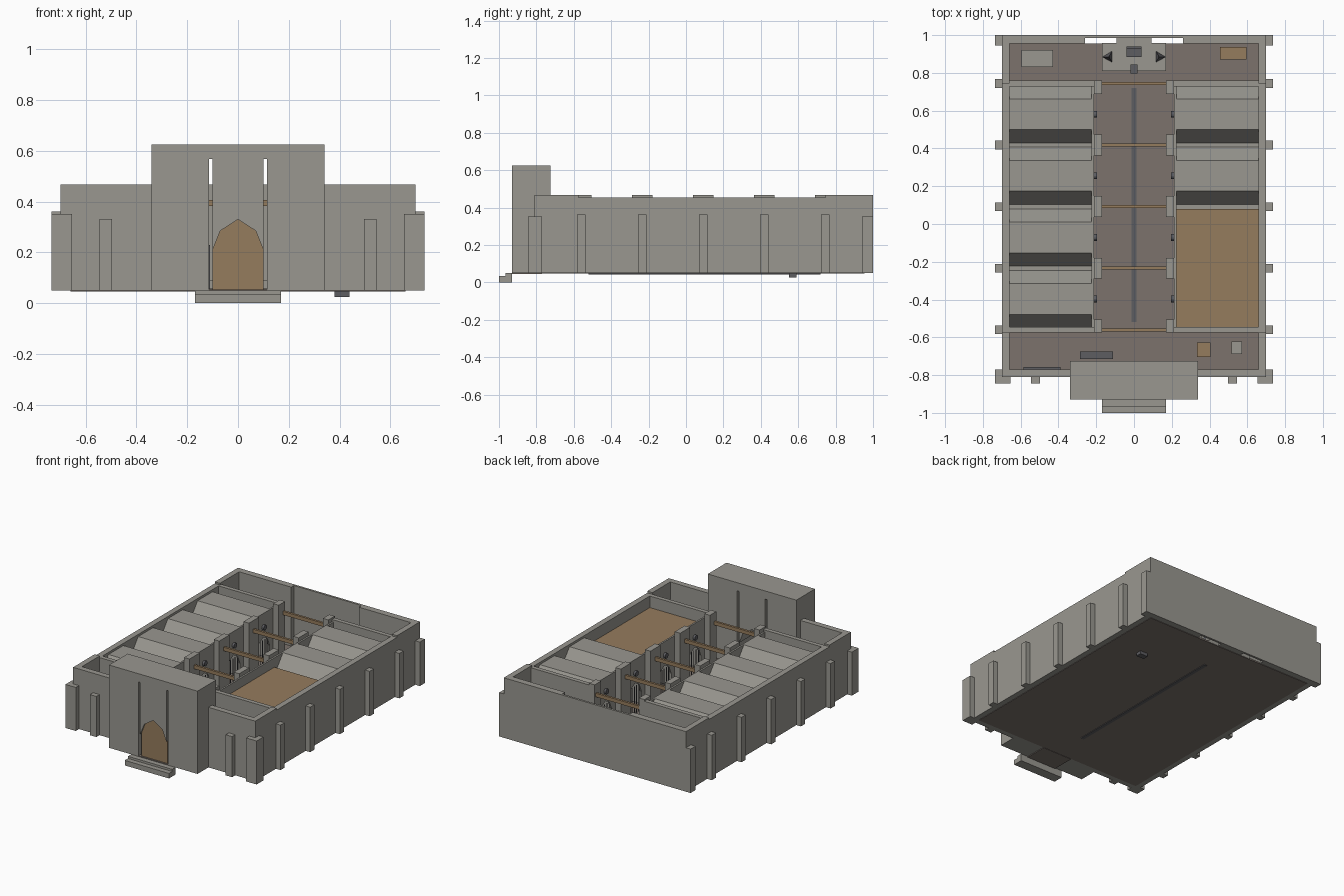
import bpy, bmesh, math
from mathutils import Vector

if "Cube" in bpy.data.objects:
    bpy.data.objects.remove(bpy.data.objects["Cube"])


def material(name, r, g, b):
    m = bpy.data.materials.new(name)
    m.diffuse_color = (r, g, b, 1)
    m.use_nodes = True
    m.node_tree.nodes["Principled BSDF"].inputs["Base Color"].default_value = m.diffuse_color
    return m


WOOD = material("wood", 0.30, 0.20, 0.11)
FLOOR = material("floor_stone", 0.20, 0.17, 0.15)
IRON = material("iron", 0.11, 0.11, 0.12)
STONE = material("stone", 0.32, 0.31, 0.28)


def finish(name, bm, mat):
    bmesh.ops.recalc_face_normals(bm, faces=bm.faces)
    me = bpy.data.meshes.new(name)
    bm.to_mesh(me)
    bm.free()
    me.materials.append(mat)
    ob = bpy.data.objects.new(name, me)
    bpy.context.collection.objects.link(ob)
    return ob


def box(name, x0, x1, y0, y1, z0, z1, mat=STONE):
    bm = bmesh.new()
    bmesh.ops.create_cube(bm, size=1)
    for v in bm.verts:
        v.co = ((x0 + x1) / 2 + v.co.x * (x1 - x0),
                (y0 + y1) / 2 + v.co.y * (y1 - y0),
                (z0 + z1) / 2 + v.co.z * (z1 - z0))
    return finish(name, bm, mat)


def pair(name, x0, x1, *rest):
    """The same box on the right and mirrored on the left."""
    box(name + "_right", x0, x1, *rest)
    box(name + "_left", -x1, -x0, *rest)


def prism(name, pts, axis, a, b, mat=STONE):
    """Profile (u, z) extruded along x or y from a to b."""
    bm = bmesh.new()
    at = (lambda u, z: (a, u, z)) if axis == 'x' else (lambda u, z: (u, a, z))
    f = bm.faces.new([bm.verts.new(at(u, z)) for u, z in pts])
    r = bmesh.ops.extrude_face_region(bm, geom=[f])
    step = Vector((b - a, 0, 0)) if axis == 'x' else Vector((0, b - a, 0))
    bmesh.ops.translate(bm, vec=step, verts=[v for v in r['geom'] if isinstance(v, bmesh.types.BMVert)])
    return finish(name, bm, mat)


def cone(name, x, y, z0, z1, r0, r1, n, mat, turn=0):
    bm = bmesh.new()
    bmesh.ops.create_cone(bm, cap_ends=True, segments=n, radius1=r0, radius2=r1, depth=z1 - z0)
    ob = finish(name, bm, mat)
    ob.location = (x, y, (z0 + z1) / 2)
    ob.rotation_euler.z = turn
    return ob


G = 0.05                                   # ground floor level
BAY = 0.326
LINES = [-0.56 + BAY * i for i in range(5)]  # bay lines

# Floors
box("floor", -0.66, 0.66, -0.77, 0.955, G - 0.003, G + 0.008, FLOOR)
box("corridor_drain", -0.012, 0.012, -0.52, 0.72, G - 0.007, G + 0.010, IRON)
box("drain_outlet", 0.38, 0.44, 0.55, 0.59, 0.025, G, IRON)

# Outer walls
pair("side_wall", 0.66, 0.70, -0.575, 0.745, G, 0.455)
pair("front_side_wall", 0.66, 0.70, -0.81, -0.575, G, 0.467)
pair("back_side_wall", 0.66, 0.70, 0.745, 1.0, G, 0.467)
pair("front_wall", 0.115, 0.66, -0.81, -0.77, G, 0.467)
pair("back_wall", 0.26, 0.66, 0.955, 1.0, G, 0.467)
box("niche_wall", -0.26, 0.26, 0.985, 1.0, G, 0.467)

# Buttresses
for i, y in enumerate(LINES):
    pair(f"buttress_{i}", 0.70, 0.735, y - 0.023, y + 0.023, G, 0.362)
pair("back_buttress", 0.70, 0.735, 0.945, 1.0, G, 0.355)
pair("corner_buttress", 0.655, 0.735, -0.845, -0.77, G, 0.352)
pair("front_buttress", 0.497, 0.546, -0.845, -0.81, G, 0.332)

# Gatehouse: two towers, slotted centre bay with pointed arch
Y0, Y1, TOP = -0.93, -0.725, 0.625
pair("gate_tower", 0.115, 0.34, Y0, Y1, G, TOP)
pair("gate_lintel", 0.10, 0.115, Y0, Y1, 0.568, TOP)
arch = [(0.10, 0.21), (0.07, 0.285), (0, 0.33), (-0.07, 0.285), (-0.10, 0.21)]
prism("gate_centre", arch + [(-0.10, TOP), (0.10, TOP)], 'y', Y0, Y1)
prism("gate_door", arch + [(-0.10, G), (0.10, G)], 'y', Y0 + 0.012, Y0 + 0.03, WOOD)
box("gate_floor", -0.115, 0.115, Y0, -0.77, G - 0.005, G + 0.004, FLOOR)
box("lower_step", -0.17, 0.17, -1.0, Y0, 0, 0.035)
box("upper_step", -0.17, 0.17, -0.965, Y0, 0.035, G)

# Cross walls at the ends of the cell rows and partitions between cells
for i, y in enumerate(LINES):
    end = i in (0, 4)
    t = 0.015 if end else 0.012
    pair(f"partition_{i}", 0.212, 0.66, y - t, y + t, G, 0.455 if end else 0.35)
    # corridor pilasters and tie beams
    lo = y - (0.015 if i == 0 else 0.055)
    hi = y + (0.015 if i == 4 else 0.055)
    pair(f"pilaster_{i}", 0.17, 0.212, lo, hi, G, 0.467)
    box(f"tie_beam_{i}", -0.172, 0.172, y - 0.008, y + 0.008, 0.382, 0.407, WOOD)

# Cells: faceted vault, arched front, bars, lamp and bunk
for i in range(4):
    y0, y1 = LINES[i], LINES[i] + BAY
    c = (y0 + y1) / 2
    h, q = BAY / 2, BAY / 4
    outer = [(c - h, 0.335), (c - q, 0.44), (c + q, 0.44), (c + h, 0.335)]
    inner = [(c + h - 0.02, 0.335), (c + q - 0.008, 0.422), (c - q + 0.008, 0.422), (c - h + 0.02, 0.335)]
    front = [(y0, G), (y0, 0.44), (y1, 0.44), (y1, G), (c + 0.07, G), (c + 0.07, 0.19),
             (c + 0.045, 0.25), (c, 0.275), (c - 0.045, 0.25), (c - 0.07, 0.19), (c - 0.07, G)]
    for s, side in ((-1, "left"), (1, "right")):
        tag = f"{side}_{i}"
        if s < 0 or i >= 2:
            prism("vault_" + tag, outer + inner, 'x', s * 0.214, s * 0.66)
        prism("cell_front_" + tag, front, 'x', s * 0.212, s * 0.224)
        lamp = cone("lamp_" + tag, s * 0.205, c, 0.325, 0.341, 0.018, 0.018, 12, IRON)
        lamp.location.z = 0.345
        lamp.rotation_euler.y = math.pi / 2
        for k in range(5):
            b = c - 0.05 + 0.025 * k
            box(f"cell_bar_{tag}_{k}", s * 0.218 - 0.002, s * 0.218 + 0.002, b - 0.002, b + 0.002, G, 0.25, IRON)
        xa, xb = sorted((s * 0.42, s * 0.65))
        box("bunk_" + tag, xa, xb, y1 - 0.10, y1 - 0.02, G, 0.10, WOOD)

# Timber ceiling over the two front right cells
box("timber_ceiling", 0.212, 0.66, -0.545, 0.08, 0.355, 0.375, WOOD)

# Back hall: dais with seat, lectern, braziers, tables
box("dais", -0.17, 0.17, 0.81, 0.957, G, 0.09)
box("dais_niche", -0.093, 0.093, 0.957, 0.985, G, 0.09)
box("seat", -0.04, 0.04, 0.885, 0.94, 0.09, 0.14, IRON)
box("seat_back", -0.04, 0.04, 0.928, 0.94, 0.14, 0.20, IRON)
box("lectern", -0.018, 0.018, 0.797, 0.845, 0.09, 0.16, IRON)
for s in (-1, 1):
    cone(f"brazier_{s}", s * 0.133, 0.885, 0.09, 0.15, 0.034, 0.005, 3, IRON, 0.5 * s)


def table(name, x0, x1, y0, y1, h, mat):
    box(name + "_top", x0, x1, y0, y1, h - 0.015, h, mat)
    for a in (x0, x1 - 0.012):
        for b in (y0, y1 - 0.012):
            box(name + "_leg", a, a + 0.012, b, b + 0.012, G, h - 0.015, mat)


box("stone_slab", -0.595, -0.43, 0.83, 0.92, G, 0.12)
table("back_table", 0.455, 0.595, 0.872, 0.937, 0.13, WOOD)

# Front rooms: table, chest, bench, weapon rack
table("guard_table", 0.333, 0.405, -0.705, -0.628, 0.13, WOOD)
box("chest", 0.517, 0.572, -0.688, -0.622, G, 0.11)
box("iron_bench", -0.285, -0.11, -0.715, -0.675, G, 0.23, IRON)
box("wall_rack", -0.585, -0.39, -0.772, -0.757, 0.12, 0.28, IRON)
